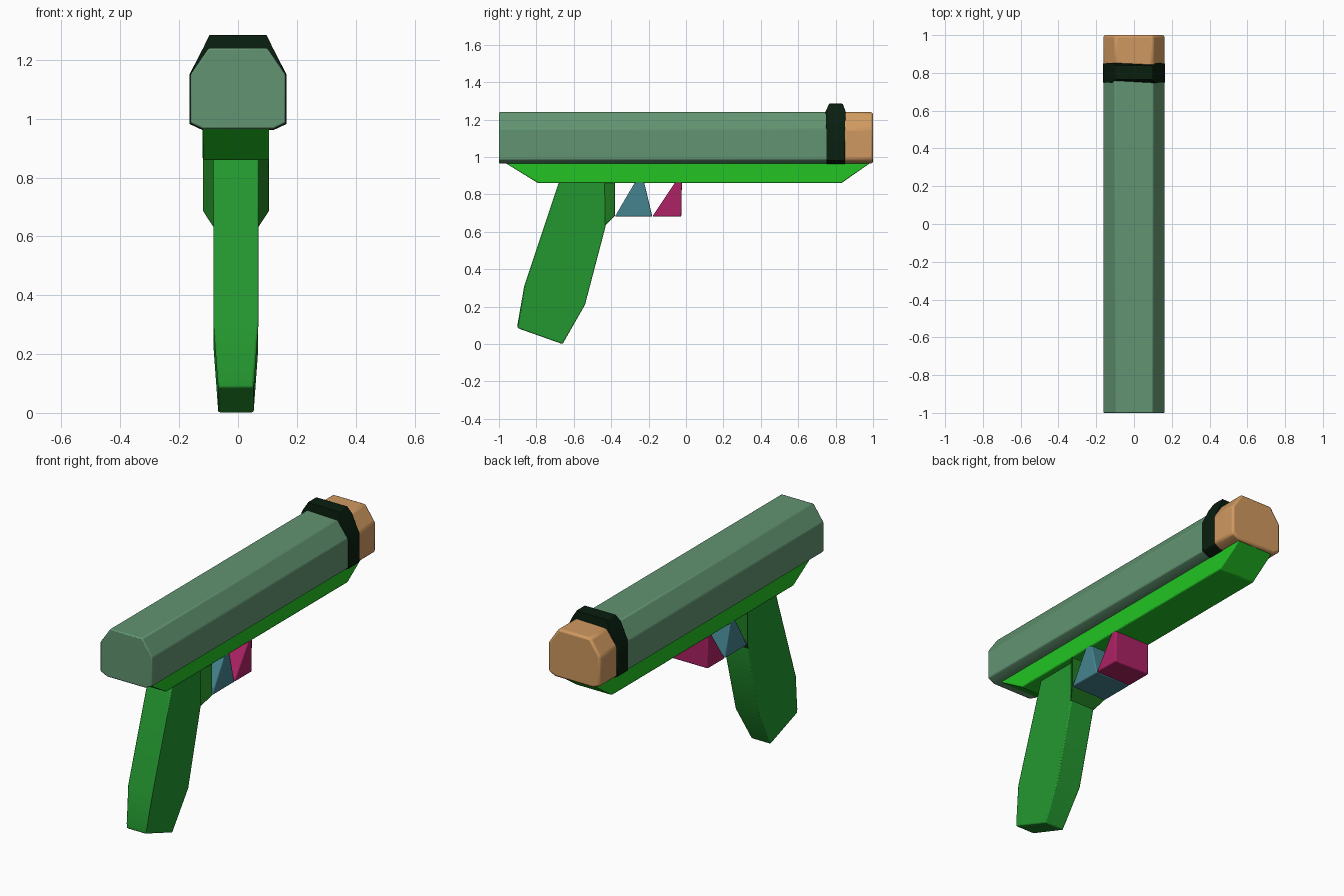
import bpy, bmesh

cube = bpy.data.objects.get("Cube")
if cube:
    bpy.data.objects.remove(cube, do_unlink=True)


def material(name, srgb):
    mat = bpy.data.materials.new(name)
    col = [((c / 255 + 0.055) / 1.055) ** 2.4 for c in srgb] + [1.0]
    mat.diffuse_color = col
    mat.use_nodes = True
    mat.node_tree.nodes["Principled BSDF"].inputs["Base Color"].default_value = col
    return mat


SAGE = material("sage green", (98, 148, 113))
BLACK = material("black green", (9, 30, 15))
TAN = material("tan", (207, 153, 96))
BRIGHT = material("bright green", (35, 196, 36))
GREEN = material("grip green", (36, 152, 48))
DARK = material("dark green", (32, 126, 34))
TEAL = material("teal", (69, 132, 143))
PINK = material("pink", (172, 34, 100))

MID = -0.007  # centre of the lower parts across x


def loft(name, rings, mat, bevel=0.006):
    """Bridge two matching rings of points and cap both ends."""
    bm = bmesh.new()
    a, b = [[bm.verts.new(p) for p in ring] for ring in rings]
    n = len(a)
    bm.faces.new(a)
    bm.faces.new(b[::-1])
    for i in range(n):
        j = (i + 1) % n
        bm.faces.new((a[i], b[i], b[j], a[j]))
    bmesh.ops.recalc_face_normals(bm, faces=bm.faces)
    mesh = bpy.data.meshes.new(name)
    bm.to_mesh(mesh)
    bm.free()
    mesh.materials.append(mat)
    obj = bpy.data.objects.new(name, mesh)
    bpy.context.collection.objects.link(obj)
    mod = obj.modifiers.new("soft edges", "BEVEL")
    mod.width, mod.segments = bevel, 2
    bpy.ops.object.select_all(action="DESELECT")
    bpy.context.view_layer.objects.active = obj
    obj.select_set(True)
    bpy.ops.object.shade_smooth_by_angle()
    return obj


def along_y(name, half, y0, y1, mat, bevel=0.006):
    """Extrude a mirrored half section of (x, z) points along y."""
    section = half + [(-x, z) for x, z in reversed(half)]
    return loft(name, [[(x, y, z) for x, z in section] for y in (y0, y1)], mat, bevel)


def across_x(name, side, mat, width):
    """Extrude a side outline of (y, z) points across x; width depends on z."""
    rings = [[(MID + s * width(z), y, z) for y, z in side] for s in (-1, 1)]
    return loft(name, rings, mat)


# Upper body: slide, raised band and muzzle cap
body = [(0.12, 0.965), (0.162, 0.985), (0.162, 1.15), (0.1, 1.24)]
along_y("slide", body, -1.0, 0.77, SAGE)
along_y("muzzle_cap", body, 0.83, 1.0, TAN, 0.012)

band = along_y("raised_band", [(0.122, 0.962), (0.165, 0.982), (0.165, 1.15),
                               (0.116, 1.245), (0.097, 1.285)], 0.75, 0.85, BLACK, 0.003)
for v in band.data.vertices:
    if v.co.z > 1.26:
        v.co.y += 0.015 if v.co.y < 0.8 else -0.012

# Lower frame with sloping ends
across_x("frame", [(-0.985, 0.98), (-0.79, 0.86), (0.83, 0.86), (0.995, 0.975)],
         BRIGHT, lambda z: 0.113)

# Grip, tapering at the foot
across_x("grip", [(-0.675, 0.88), (-0.43, 0.88), (-0.43, 0.63), (-0.54, 0.21),
                  (-0.66, 0.0), (-0.9, 0.085), (-0.9, 0.11), (-0.865, 0.31)],
         GREEN, lambda z: 0.077 if z > 0.15 else 0.06)

# Flared block joining the grip to the trigger guard
flare = []
for y, half, low in ((-0.435, 0.077, 0.63), (-0.38, 0.113, 0.685)):
    flare.append([(MID + s * half, y, z) for s, z in
                  ((-1, low), (1, low), (1, 0.87), (-1, 0.87))])
loft("grip_flare", flare, DARK, 0.003)

# Trigger and guard wedges
across_x("trigger", [(-0.38, 0.682), (-0.18, 0.682), (-0.225, 0.87), (-0.27, 0.87)],
         TEAL, lambda z: 0.112)
across_x("guard_front", [(-0.18, 0.682), (-0.025, 0.682), (-0.022, 0.87), (-0.055, 0.87)],
         PINK, lambda z: 0.112)
